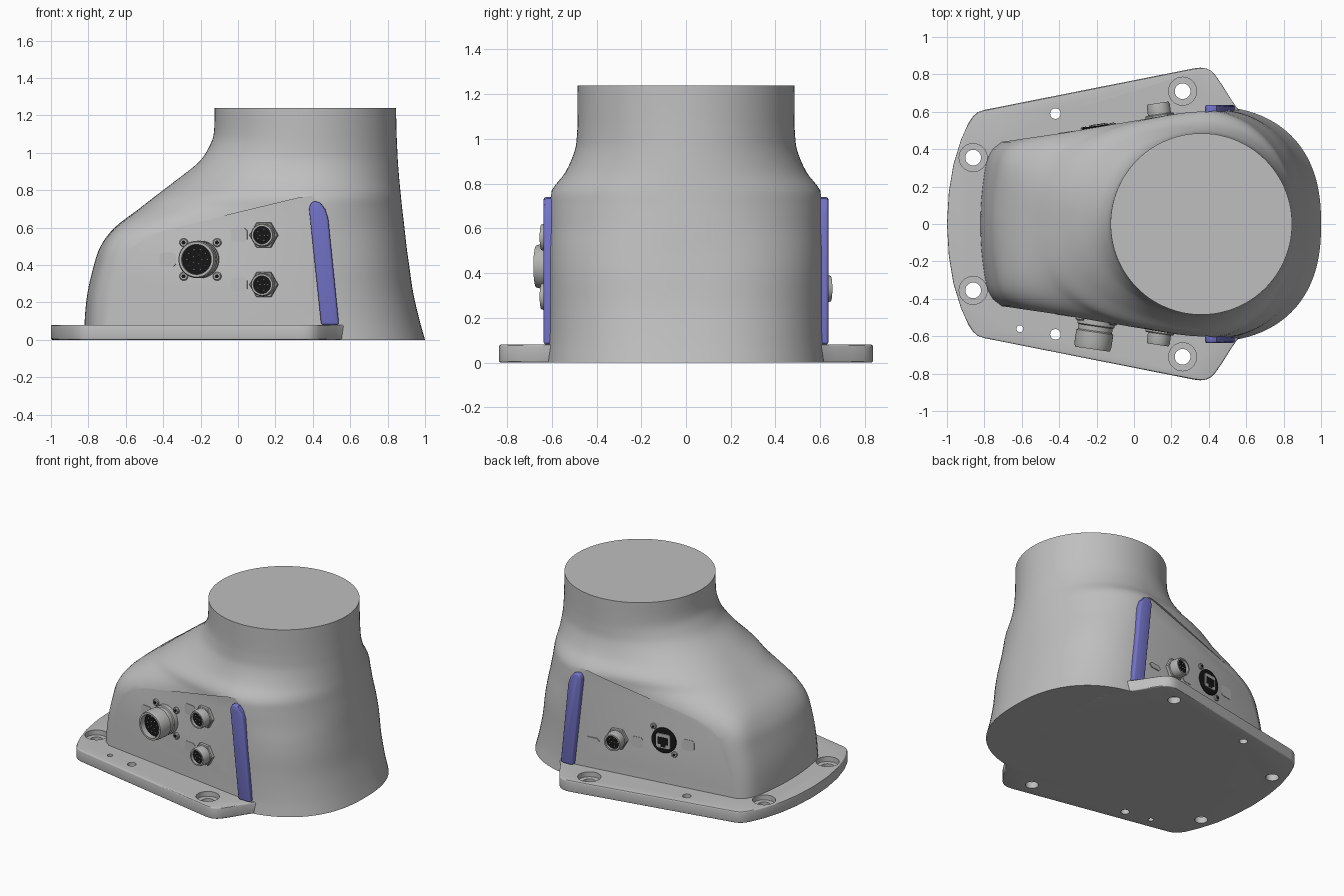
import bpy, bmesh, math
from mathutils import Vector, Matrix

if "Cube" in bpy.data.objects:
    bpy.data.objects.remove(bpy.data.objects["Cube"])


def material(name, rgb):
    m = bpy.data.materials.new(name)
    m.use_nodes = True
    m.diffuse_color = (*rgb, 1)
    node = next(n for n in m.node_tree.nodes if n.type == 'BSDF_PRINCIPLED')
    node.inputs["Base Color"].default_value = (*rgb, 1)
    return m


GREY = material("cast grey", (0.52, 0.52, 0.52))
METAL = material("connector grey", (0.45, 0.45, 0.44))
BLACK = material("insert black", (0.008, 0.008, 0.008))
BLUE = material("light blue violet", (0.17, 0.17, 0.58))


def add(name, bm, mat):
    bmesh.ops.recalc_face_normals(bm, faces=bm.faces)
    me = bpy.data.meshes.new(name)
    bm.to_mesh(me)
    bm.free()
    me.materials.append(mat)
    ob = bpy.data.objects.new(name, me)
    bpy.context.collection.objects.link(ob)
    return ob


def smooth(ob, angle=30):
    bpy.ops.object.select_all(action='DESELECT')
    ob.select_set(True)
    bpy.context.view_layer.objects.active = ob
    bpy.ops.object.shade_smooth_by_angle(angle=math.radians(angle))


def loft(name, rings, mat):
    bm = bmesh.new()
    loops = [[bm.verts.new(p) for p in ring] for ring in rings]
    n = len(loops[0])
    for a, b in zip(loops, loops[1:]):
        for i in range(n):
            bm.faces.new((a[i], a[(i + 1) % n], b[(i + 1) % n], b[i]))
    bm.faces.new(loops[0][::-1])
    bm.faces.new(loops[-1])
    return add(name, bm, mat)


def lathe(name, profile, mat, place, segs=32):
    """Solid of revolution about local z, from (radius, height) pairs."""
    rings = [[place @ Vector((r * math.cos(t), r * math.sin(t), h))
              for t in (2 * math.pi * i / segs for i in range(segs))]
             for r, h in profile]
    ob = loft(name, rings, mat)
    smooth(ob)
    return ob


def apply_modifiers(ob):
    me = bpy.data.meshes.new_from_object(
        ob.evaluated_get(bpy.context.evaluated_depsgraph_get()))
    ob.modifiers.clear()
    ob.data = me


def bevel(ob, width):
    m = ob.modifiers.new("edge", 'BEVEL')
    m.width, m.segments, m.limit_method = width, 3, 'ANGLE'
    m.angle_limit = math.radians(40)
    apply_modifiers(ob)


def cut(ob, cutters):
    for c in cutters:
        m = ob.modifiers.new("cut", 'BOOLEAN')
        m.operation, m.solver, m.object = 'DIFFERENCE', 'EXACT', c
    apply_modifiers(ob)
    for c in cutters:
        bpy.data.objects.remove(c)


def panel_y(x):
    return 0.542 + 0.1455 * x


def on_panel(x, z, side):
    """Frame on a side panel: local z points out, local y points up."""
    out = Vector((-0.144, side * 0.99, 0)).normalized()
    up = Vector((0, 0, 1))
    m = Matrix((up.cross(out), up, out)).transposed().to_4x4()
    m.translation = (x, side * panel_y(x), z)
    return m


# Body: sections that blend from a round-cornered box into a round column
# height, rear x, column radius, half width, rear squareness, rear taper
KEYS = [
    (0.00, -0.82, 0.640, 0.632, 12, .27), (0.10, -0.82, 0.612, 0.622, 12, .27),
    (0.25, -0.805, 0.577, 0.618, 12, .27), (0.40, -0.77, 0.555, 0.618, 12, .27),
    (0.50, -0.735, 0.541, 0.617, 10, .27), (0.60, -0.66, 0.530, 0.615, 6, .26),
    (0.70, -0.53, 0.518, 0.612, 3.6, .23), (0.77, -0.44, 0.511, 0.600, 2.9, .17),
    (0.85, -0.335, 0.503, 0.540, 2.4, .09), (0.95, -0.21, 0.495, 0.497, 2.1, .02),
    (1.03, -0.155, 0.491, 0.487, 2, 0), (1.10, -0.13, 0.488, 0.485, 2, 0),
    (1.24, -0.125, 0.485, 0.485, 2, 0)]
CX = 0.36


def section(z, rear, radius, width, n, taper, count=112):
    ring = []
    for i in range(count):
        t = 2 * math.pi * i / count
        c, s = math.cos(t), math.sin(t)
        e = n if c < 0 else 2 + 0.04 * (n - 2)
        r = (abs(c) ** e + abs(s) ** e) ** (-1 / e)
        u, v = c * r, s * r
        if c < 0:
            x = CX + (CX - rear) * u + 0.006 * (n - 2) * (v * u) ** 2
            v *= 1 + taper * u
        else:
            x = CX + radius * u
        ring.append((x, width * v, z))
    return ring


def between(i, f):
    """Smooth interpolation of the key sections."""
    k0, k1, k2, k3 = (KEYS[min(max(j, 0), len(KEYS) - 1)] for j in range(i - 1, i + 3))
    h = k2[0] - k1[0]
    row = [k1[0] + f * h]
    for j in range(1, 6):
        m1 = (k2[j] - k0[j]) / (k2[0] - k0[0]) * h
        m2 = (k3[j] - k1[j]) / (k3[0] - k1[0]) * h
        row.append((2*f**3 - 3*f*f + 1) * k1[j] + (f**3 - 2*f*f + f) * m1
                   + (3*f*f - 2*f**3) * k2[j] + (f**3 - f*f) * m2)
    return row


rows = [between(i, f / 4) for i in range(len(KEYS) - 1) for f in range(4)] + [KEYS[-1]]
body = loft("body", [section(*r) for r in rows], GREY)

# Flat recessed panel on each side
PANEL = [(-0.8, .078), (0.585, .078), (0.495, .68), (0.475, .73), (0.44, .762),
         (0.39, .77), (0.33, .76), (-0.54, .55), (-0.62, .52), (-0.68, .44)]
cutters = []
for side in (-1, 1):
    cutters.append(loft("panel_cutter", [[(x, side * panel_y(x), z) for x, z in PANEL],
                                         [(x, side, z) for x, z in PANEL]], GREY))
cut(body, cutters)
smooth(body, 35)

# Mounting flange with counterbored and plain holes
HALF = [(0.66, .50), (0.60, .565), (0.555, .615), (0.52, .665), (0.47, .745),
        (0.435, .795), (0.41, .82), (0.385, .832), (0.355, .836), (0.32, .832),
        (-0.80, .61), (-0.835, .598), (-0.862, .575), (-0.885, .54), (-0.925, .45),
        (-0.965, .32), (-0.99, .17), (-1.0, 0)]
outline = HALF + [(x, -y) for x, y in HALF[-2::-1]]
flange = loft("mounting_flange", [[(x, y, z) for x, y in outline] for z in (0, .08)], GREY)
bevel(flange, 0.008)
holes = [(-0.42, .59, .028), (-0.42, -.59, .028), (-0.61, -.56, .018)]
cutters = [lathe("hole_cutter", [(r, -.1), (r, .2)], GREY, Matrix.Translation((x, y, 0)))
           for x, y, r in holes]
for x, y in ((-0.86, .355), (0.26, .71)):
    for s in (-1, 1):
        cutters.append(lathe("bolt_cutter", [(.042, -.1), (.042, .045), (.075, .045), (.075, .2)],
                             GREY, Matrix.Translation((x, s * y, 0))))
cut(flange, cutters)
smooth(flange)

# Slanted light bars, one on each side
BAR = [(0.445, .08), (0.54, .08), (0.482, .65), (0.466, .70), (0.44, .733),
       (0.41, .742), (0.388, .73), (0.38, .70)]
for side, name in ((-1, "right_light_bar"), (1, "left_light_bar")):
    bar = loft(name, [[(x, side * y, z) for x, z in BAR] for y in (.54, .637)], BLUE)
    bevel(bar, 0.014)
    smooth(bar)


def plate(name, place, w, h, depth, mat, corner=0.0):
    """Rectangular plate standing out of a panel."""
    pts = [(-w/2 + corner, -h/2), (w/2 - corner, -h/2), (w/2, -h/2 + corner), (w/2, h/2 - corner),
           (w/2 - corner, h/2), (-w/2 + corner, h/2), (-w/2, h/2 - corner), (-w/2, -h/2 + corner)]
    if not corner:
        pts = pts[::2]
    return loft(name, [[place @ Vector((x, y, d)) for x, y in pts] for d in (-.01, depth)], mat)


def screw(place, x, y, r=0.023):
    at = place @ Matrix.Translation((x, y, 0))
    lathe("screw", [(r, -.01), (r, .009), (r * .8, .014)], METAL, at, 16)
    lathe("screw_socket", [(r * .5, 0), (r * .5, .016)], BLACK, at, 6)


def pins(place, height, rings):
    for radius, count in rings:
        for i in range(count):
            t = 2 * math.pi * i / count
            at = place @ Matrix.Translation((radius * math.cos(t), radius * math.sin(t), 0))
            lathe("pin", [(.0045, height - .01), (.0045, height + .008)], METAL, at, 6)


def small_connector(x, z, side):
    p = on_panel(x, z, side)
    lathe("connector_nut", [(.077, -.01), (.077, .02), (.072, .025)], METAL, p, 6)
    lathe("connector_shell", [(.062, .02), (.062, .07), (.057, .085), (.047, .085), (.047, .06)], METAL, p)
    lathe("connector_insert", [(.047, .05), (.047, .066)], BLACK, p)
    pins(p, .066, ((.03, 5), (.012, 2)))


# Front side connectors
small_connector(0.14, .56, -1)
small_connector(0.14, .295, -1)
p = on_panel(-0.2, .43, -1)
lathe("power_shell", [(.1, -.01), (.1, .03), (.092, .035), (.092, .06), (.1, .066), (.1, .135),
                      (.094, .158), (.08, .158), (.08, .09)], METAL, p, 48)
lathe("power_insert", [(.08, .08), (.08, .12)], BLACK, p)
pins(p, .12, ((.055, 10), (.025, 5)))
for sx in (-1, 1):
    for sy in (-1, 1):
        screw(p, sx * .09, sy * .09)

# Back side connectors
small_connector(0.14, .33, 1)
p = on_panel(-0.19, .385, 1)
lathe("network_flange", [(.088, -.01), (.088, .008), (.082, .012)], BLACK, p)
plate("network_frame", p, .1, .1, .018, METAL, .01)
plate("network_opening", p, .075, .05, .02, BLACK)
plate("network_latch_slot", p @ Matrix.Translation((0, -.03, 0)), .035, .025, .02, BLACK)
for s in (-1, 1):
    screw(p, s * .075, -s * .085, .02)

# Blank tags beside the connectors, and a small moulded mark
TAGS = [(-0.375, .43, -1), (0.005, .56, -1), (0.005, .295, -1), (0.005, .33, 1), (-0.36, .385, 1)]
for x, z, side in TAGS:
    plate("blank_tag", on_panel(x, z, side), .09, .075, .003, GREY, .014)
plate("moulded_mark", on_panel(0.32, .28, 1), .1, .035, .006, GREY, .016)
